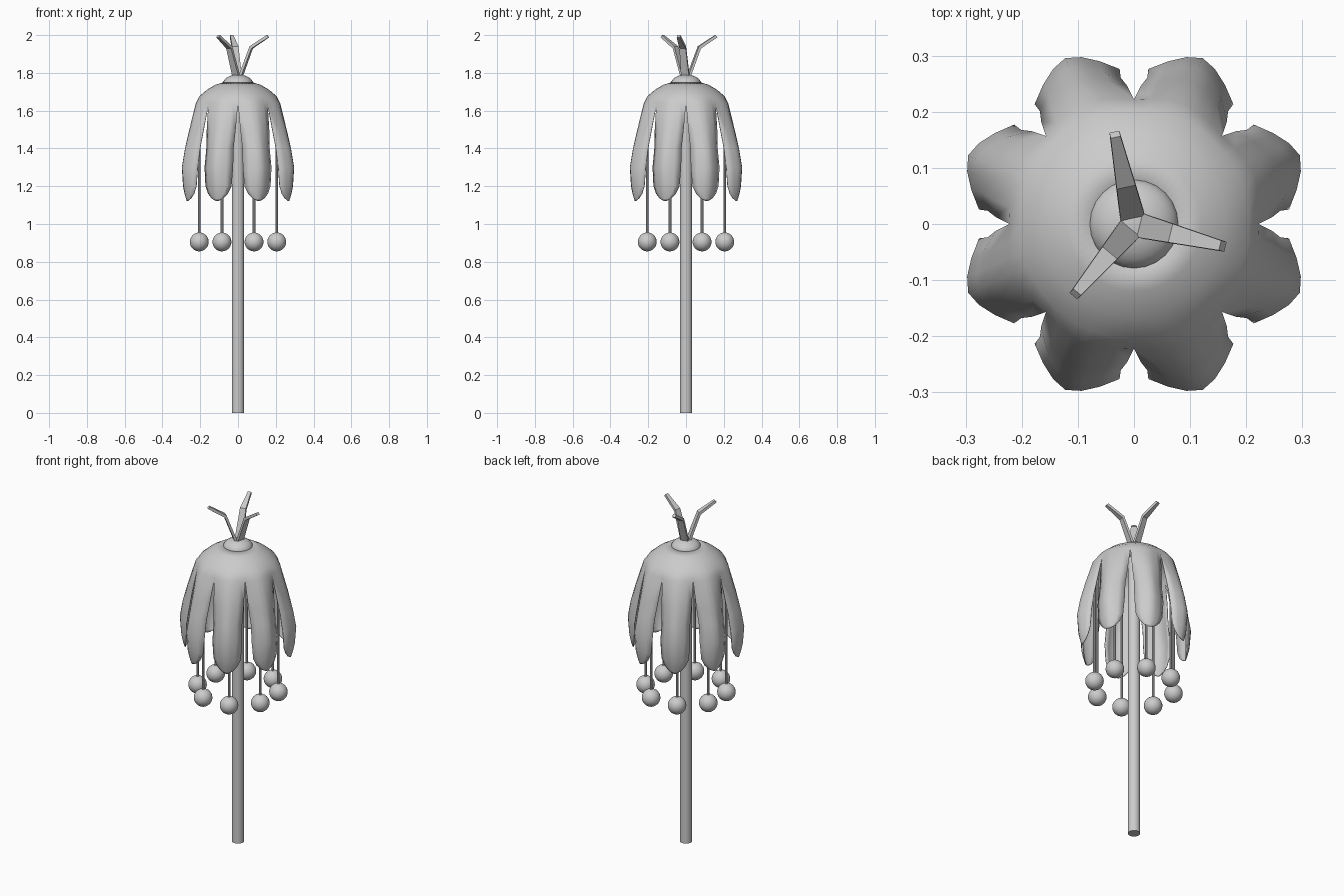
import bpy, bmesh, math
from mathutils import Matrix, Vector

cube = bpy.data.objects.get("Cube")
if cube:
    bpy.data.objects.remove(cube)

grey = bpy.data.materials.new("plain_grey")
grey.use_nodes = True
grey.diffuse_color = (0.6, 0.6, 0.6, 1)
grey.node_tree.nodes["Principled BSDF"].inputs["Base Color"].default_value = (0.6, 0.6, 0.6, 1)


def finish(name, bm, smooth=40):
    bmesh.ops.recalc_face_normals(bm, faces=bm.faces)
    mesh = bpy.data.meshes.new(name)
    bm.to_mesh(mesh)
    bm.free()
    obj = bpy.data.objects.new(name, mesh)
    bpy.context.collection.objects.link(obj)
    mesh.materials.append(grey)
    bpy.ops.object.select_all(action="DESELECT")
    obj.select_set(True)
    bpy.context.view_layer.objects.active = obj
    if smooth:
        bpy.ops.object.shade_smooth_by_angle(angle=math.radians(smooth))
    return obj


def cylinder(name, radius, bottom, top, x=0, y=0, sides=24):
    bm = bmesh.new()
    bmesh.ops.create_cone(bm, cap_ends=True, segments=sides, radius1=radius, radius2=radius,
                          depth=top - bottom, matrix=Matrix.Translation((x, y, (top + bottom) / 2)))
    return finish(name, bm)


def ball(name, radius, loc, squash=1.0):
    bm = bmesh.new()
    place = Matrix.Translation(loc) @ Matrix.Diagonal((1, 1, squash, 1))
    bmesh.ops.create_uvsphere(bm, u_segments=24, v_segments=14, radius=radius, matrix=place)
    return finish(name, bm)


# Dome rings: radius, height
DOME = [(0.07, 1.752), (0.12, 1.737), (0.165, 1.71), (0.205, 1.676)]
# Petal rows: height, middle distance, edge distance, half width
PETAL = [(1.64, 0.232, 0.205, 0.085), (1.5, 0.275, 0.232, 0.083), (1.4, 0.302, 0.25, 0.078),
         (1.3, 0.32, 0.265, 0.082), (1.2, 0.312, 0.27, 0.075), (1.16, 0.303, 0.276, 0.057),
         (1.135, 0.296, 0.283, 0.034), (1.122, 0.292, 0.29, 0.008)]
SPLIT = 6


def bloom():
    bm = bmesh.new()
    for k in range(8):
        middle = math.radians(22.5 + 45 * k)
        turn = Matrix.Rotation(middle, 3, "Z")
        rows = []
        steps = [2 * i / SPLIT - 1 for i in range(SPLIT + 1)]
        for r, z in DOME:
            rows.append([Vector((r * math.cos(t * math.pi / 8), r * math.sin(t * math.pi / 8), z))
                         for t in steps])
        for z, mid, edge, half in PETAL:
            rows.append([Vector((mid - (mid - edge) * abs(t) ** 1.6, half * t, z)) for t in steps])
        grid = [[bm.verts.new(turn @ p) for p in row] for row in rows]
        for a, b in zip(grid, grid[1:]):
            for i in range(SPLIT):
                bm.faces.new((a[i], b[i], b[i + 1], a[i + 1]))
    bmesh.ops.remove_doubles(bm, verts=bm.verts, dist=0.0008)
    obj = finish("petal_bell", bm, 60)
    shell = obj.modifiers.new("thin_shell", "SOLIDIFY")
    shell.thickness = 0.004
    shell.offset = -1


# Top leaf: a bent tapering strip; each station is distance, height, half width
LEAF = [(0.014, 1.78, 0.022), (0.072, 1.935, 0.017), (0.163, 1.994, 0.009)]


def leaf(angle):
    bm = bmesh.new()
    turn = Matrix.Rotation(math.radians(angle), 3, "Z")
    rings = []
    for r, z, half in LEAF:
        corners = ((-0.005, -half, 0.006), (-0.005, half, 0.006),
                   (0.005, half, -0.006), (0.005, -half, -0.006))
        rings.append([bm.verts.new(turn @ Vector((r + dx, y, z + dz))) for dx, y, dz in corners])
    for a, b in zip(rings, rings[1:]):
        for i in range(4):
            j = (i + 1) % 4
            bm.faces.new((a[i], a[j], b[j], b[i]))
    bm.faces.new(rings[0])
    bm.faces.new(rings[-1])
    finish("top_leaf", bm, 0)


cylinder("stem", 0.033, 0, 1.75)
bloom()
ball("crown_knob", 0.08, (0, 0, 1.743), 0.6)
for angle in (102, -14, -130):
    leaf(angle)

# Hanging stamens, one inside each petal
for k in range(8):
    a = math.radians(22.5 + 45 * k)
    x, y = 0.222 * math.cos(a), 0.222 * math.sin(a)
    cylinder("stamen_thread", 0.007, 0.92, 1.64, x, y, 8)
    ball("stamen_ball", 0.05, (x, y, 0.905))
